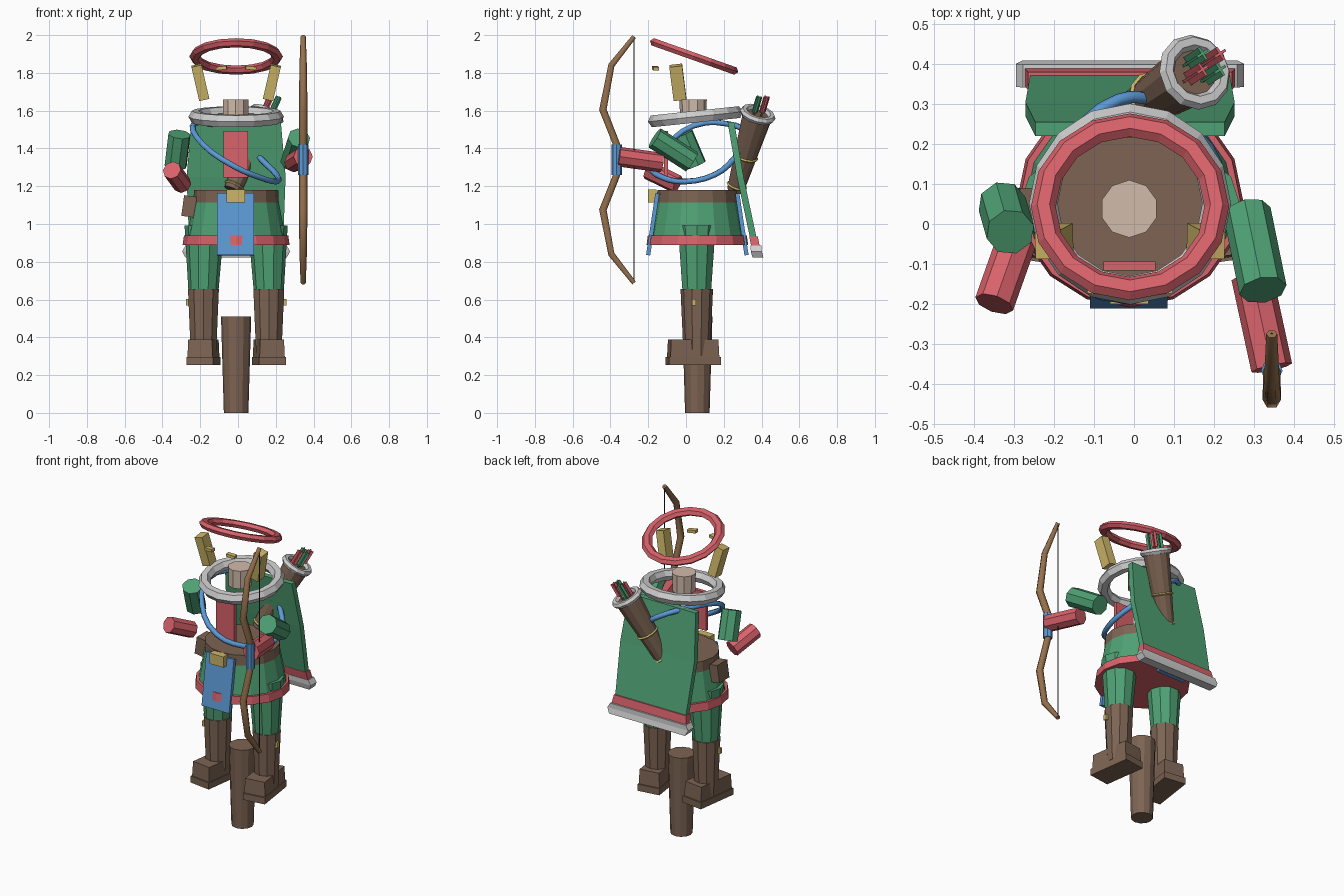
import bpy, bmesh, math
from mathutils import Vector, Matrix

old = bpy.data.objects.get("Cube")
if old:
    bpy.data.objects.remove(old, do_unlink=True)


def material(name, r, g, b):
    m = bpy.data.materials.new(name)
    rgba = [(c / 255) ** 2.2 for c in (r, g, b)] + [1]
    m.use_nodes = True
    m.diffuse_color = rgba
    m.node_tree.nodes["Principled BSDF"].inputs["Base Color"].default_value = rgba
    return m


green = material("cloth green", 80, 160, 116)
red = material("cloth red", 215, 98, 106)
blue = material("cloth blue", 92, 152, 212)
brown = material("leather brown", 124, 100, 84)
wood = material("bow wood", 148, 112, 78)
gold = material("gold", 204, 180, 104)
grey = material("fur grey", 205, 205, 205)
skin = material("skin", 208, 185, 168)
dark = material("string dark", 70, 66, 64)
CX, CY = -0.01, 0.06


def finish(name, mat):
    o = bpy.context.object
    o.name = name
    o.data.materials.clear()
    o.data.materials.append(mat)
    return o


def aim(direction):
    return Vector(direction).to_track_quat('Z', 'Y').to_euler()


def rod(name, a, b, r1, r2, mat, n=8, sy=1):
    """Straight tapered cylinder from a to b."""
    a, b = Vector(a), Vector(b)
    bpy.ops.mesh.primitive_cone_add(vertices=n, radius1=r1, radius2=r2, depth=(b - a).length,
                                    location=(a + b) / 2, rotation=aim(b - a))
    bpy.context.object.scale.y = sy
    return finish(name, mat)


def drum(name, z1, z2, r1, r2, mat, n=16, sy=0.95):
    bpy.ops.mesh.primitive_cone_add(vertices=n, radius1=r1, radius2=r2, depth=z2 - z1,
                                    location=(CX, CY, (z1 + z2) / 2))
    bpy.context.object.scale.y = sy
    return finish(name, mat)


def box(name, loc, size, mat, rot=(0, 0, 0), top=(1, 1)):
    """Box whose top face may be narrowed; rotation in degrees."""
    bpy.ops.mesh.primitive_cube_add(size=1, location=loc,
                                    rotation=[math.radians(d) for d in rot])
    o = finish(name, mat)
    o.scale = size
    for v in o.data.vertices:
        if v.co.z > 0:
            v.co.x *= top[0]
            v.co.y *= top[1]
    return o


def ring(name, loc, major, minor, mat, rot, n=16, m=6, flat=1):
    bpy.ops.mesh.primitive_torus_add(major_radius=major, minor_radius=minor, major_segments=n,
                                     minor_segments=m, location=loc, rotation=rot)
    bpy.context.object.scale.z = flat
    return finish(name, mat)


def tube(name, pts, depth, mat, radii=None, closed=False):
    """Round sweep along a path, turned into a mesh."""
    cu = bpy.data.curves.new(name, 'CURVE')
    cu.dimensions = '3D'
    cu.bevel_depth, cu.bevel_resolution, cu.use_fill_caps = depth, 1, True
    cu.resolution_u = 3
    sp = cu.splines.new('BEZIER' if closed else 'POLY')
    points = sp.bezier_points if closed else sp.points
    points.add(len(pts) - 1)
    for i, p in enumerate(pts):
        if closed:
            points[i].co = p
            points[i].handle_left_type = points[i].handle_right_type = 'AUTO'
        else:
            points[i].co = (*p, 1)
        points[i].radius = radii[i] if radii else 1
    sp.use_cyclic_u = closed
    o = bpy.data.objects.new(name, cu)
    bpy.context.collection.objects.link(o)
    bpy.ops.object.select_all(action='DESELECT')
    o.select_set(True)
    bpy.context.view_layer.objects.active = o
    bpy.ops.object.convert(target='MESH')
    return finish(name, mat)


def slab(name, rows, thick, mat):
    """Hanging sheet through rows of (z, y, half width)."""
    bm = bmesh.new()
    loops = [[bm.verts.new((CX + sx * w, y + dy, z))
              for sx, dy in ((-1, 0), (1, 0), (1, thick), (-1, thick))] for z, y, w in rows]
    for a, b in zip(loops, loops[1:]):
        for i in range(4):
            j = (i + 1) % 4
            bm.faces.new((a[i], a[j], b[j], b[i]))
    bm.faces.new(loops[0])
    bm.faces.new(loops[-1])
    bmesh.ops.recalc_face_normals(bm, faces=bm.faces)
    me = bpy.data.meshes.new(name)
    bm.to_mesh(me)
    bm.free()
    o = bpy.data.objects.new(name, me)
    bpy.context.collection.objects.link(o)
    me.materials.append(mat)


# Support post
drum("support_post", 0, 0.51, 0.065, 0.08, brown, 12, 1)

# Legs and boots
for side, s in (("left", 1), ("right", -1)):
    x = CX + s * 0.173
    rod(side + "_leg", (x, 0.057, 0.65), (x - s * 0.005, 0.057, 0.99), 0.08, 0.105, green, 10)
    rod(side + "_boot_shaft", (x, 0.057, 0.3), (x, 0.057, 0.655), 0.07, 0.086, brown, 10)
    box(side + "_boot_foot", (x, 0.038, 0.338), (0.135, 0.262, 0.1), brown, (0, 0, s * 8), (0.94, 0.96))
    box(side + "_boot_sole", (x, 0.038, 0.275), (0.143, 0.278, 0.042), brown, (0, 0, s * 8))
    box(side + "_boot_buckle", (x + s * 0.083, 0.042, 0.585), (0.02, 0.02, 0.035), gold)

# Skirt, hem and belt
drum("skirt", 0.9, 1.12, 0.268, 0.225, green)
drum("skirt_hem", 0.89, 0.94, 0.283, 0.276, red)
drum("belt", 1.115, 1.18, 0.226, 0.223, brown)
box("belt_buckle", (-0.012, -0.178, 1.148), (0.097, 0.045, 0.068), gold)
box("belt_pouch", (-0.258, 0.04, 1.093), (0.07, 0.1, 0.11), brown, (0, 8, 0))

# Front and back tabards
box("front_tabard", (-0.013, -0.176, 0.998), (0.195, 0.022, 0.33), blue, (-8.5, 0, 0))
box("back_tabard", (-0.013, 0.296, 0.998), (0.195, 0.022, 0.33), blue, (8.5, 0, 0))

# Chest panel, collar, neck
box("chest_panel", (-0.011, -0.105, 1.37), (0.13, 0.022, 0.245), red)
ring("fur_collar", (CX, 0.05, 1.568), 0.217, 0.036, grey, (math.radians(6), 0, 0))
rod("neck", (-0.012, 0.038, 1.545), (-0.012, 0.038, 1.66), 0.07, 0.072, skin, 10)

# Headband, hair locks, brows
ring("headband", (CX, 0.043, 1.887), 0.217, 0.031, red, (math.radians(-19.5), 0, 0), flat=0.75)
for side, s in (("left", 1), ("right", -1)):
    box(side + "_hair_lock", (CX + s * 0.19, -0.043, 1.75), (0.055, 0.068, 0.185), gold, (7, s * 13, 0))
    box(side + "_brow", (CX + s * 0.077, -0.162, 1.825), (0.056, 0.03, 0.018), gold, (0, s * 6, s * 8))

# Arms
rod("left_upper_arm", (0.283, 0.03, 1.33), (0.323, -0.165, 1.455), 0.06, 0.06, green)
rod("left_forearm", (0.295, -0.13, 1.325), (0.345, -0.36, 1.357), 0.052, 0.052, red)
rod("right_upper_arm", (-0.33, 0.05, 1.31), (-0.31, -0.02, 1.475), 0.061, 0.061, green)
rod("right_forearm", (-0.295, -0.045, 1.21), (-0.35, -0.2, 1.285), 0.05, 0.05, red)

# Bow, mirrored about its middle height
BX, BZ = 0.345, 1.34
half = [(-0.275, 0.652), (-0.395, 0.5), (-0.44, 0.265), (-0.367, 0.08)]
limb = [(BX, y, BZ + h) for y, h in half]
limb += [(BX, y, BZ - h) for y, h in reversed(half)]
taper = [0.6, 0.85, 1, 0.95]
tube("bow_limbs", limb, 0.023, wood, taper + taper[::-1])
rod("bow_grip", (BX, -0.367, BZ - 0.08), (BX, -0.367, BZ + 0.08), 0.027, 0.027, blue)
rod("bow_string", limb[0], limb[-1], 0.003, 0.003, dark, 4)

# Cape with trimmed hem
slab("cape", [(1.54, 0.22, 0.237), (1.25, 0.27, 0.262), (0.93, 0.338, 0.25)], 0.035, green)
slab("cape_stripe", [(0.935, 0.335, 0.255), (0.882, 0.345, 0.264)], 0.045, red)
slab("cape_fur_hem", [(0.885, 0.342, 0.268), (0.855, 0.343, 0.286), (0.822, 0.352, 0.268)], 0.058, grey)

# Quiver with rim, bands and arrows
foot, mouth = Vector((-0.03, 0.262, 1.18)), Vector((0.152, 0.38, 1.58))
axis = (mouth - foot).normalized()
rod("quiver", foot, mouth, 0.045, 0.08, brown, 12)
ring("quiver_rim", mouth, 0.077, 0.02, grey, aim(axis), 12)
for i, t in enumerate((0.06, 0.45)):
    ring("quiver_band_%d" % i, foot.lerp(mouth, t), 0.047 + 0.035 * t, 0.007, gold, aim(axis), 12, 4)
for i, (dx, dy) in enumerate(((-1, 1), (1, 1), (-1, -1), (1, -1))):
    base = mouth + Vector((dx * 0.022, dy * 0.02, 0))
    mat = green if i in (0, 3) else red
    rod("arrow_shaft_%d" % i, base - axis * 0.02, base + axis * 0.1, 0.005, 0.005, wood, 6)
    for k in range(2):
        vane = box("arrow_vane_%d_%d" % (i, k), base + axis * 0.06, (0.036, 0.007, 0.09), mat)
        turn = aim(axis).to_matrix() @ Matrix.Rotation(k * math.pi / 2, 3, 'Z')
        vane.rotation_euler = turn.to_euler()

# Shoulder strap
strap = [(-0.24, 0.04, 1.52), (-0.185, -0.1, 1.42), (-0.02, -0.185, 1.305), (0.12, -0.12, 1.245),
         (0.2, 0, 1.225), (0.205, 0.15, 1.26), (0.125, 0.25, 1.34), (0.045, 0.31, 1.43),
         (-0.04, 0.31, 1.49), (-0.15, 0.22, 1.53)]
tube("shoulder_strap", strap, 0.016, blue, closed=True)
